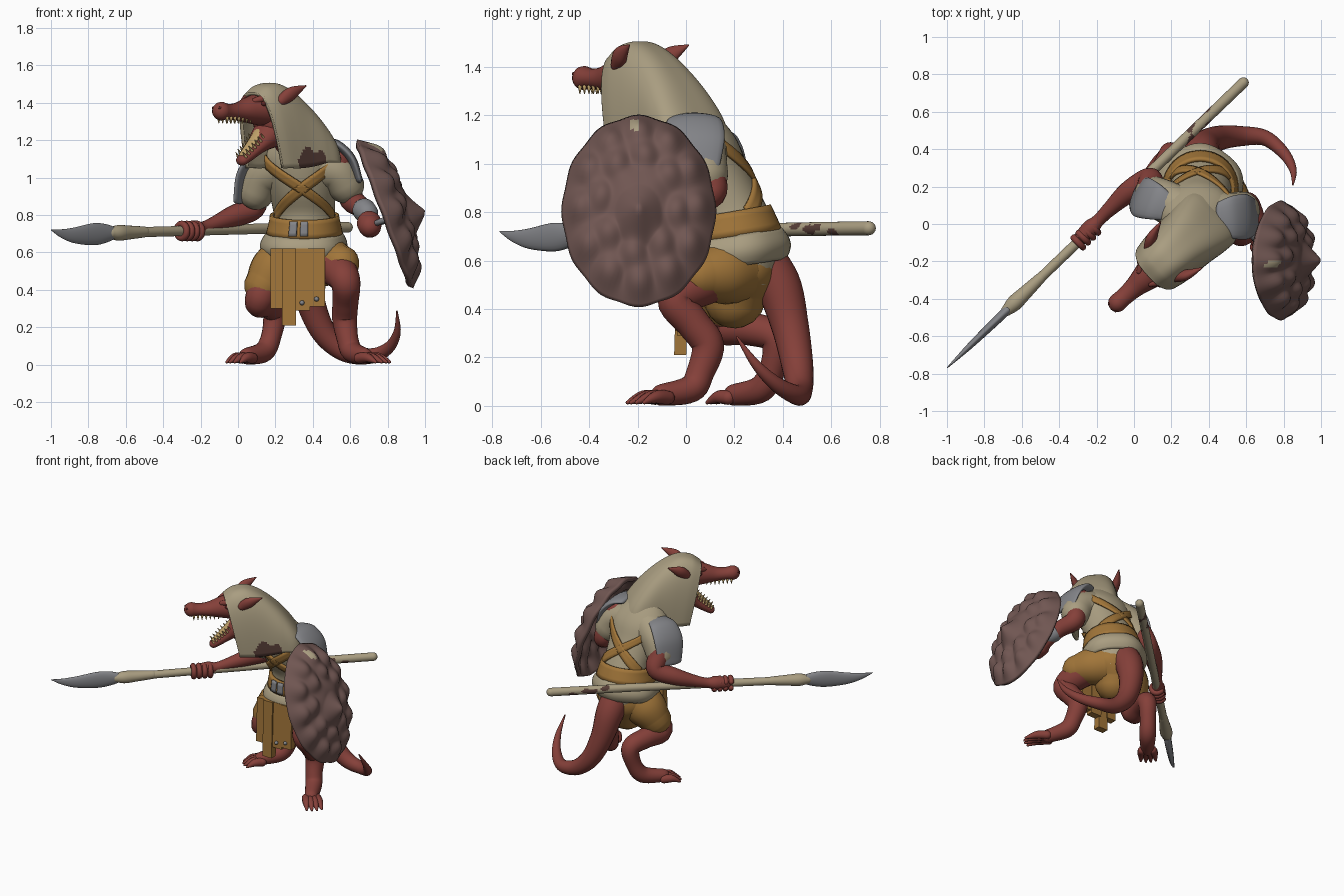
import bpy, bmesh, math, random
from mathutils import Vector as V

if "Cube" in bpy.data.objects:
    bpy.data.objects.remove(bpy.data.objects["Cube"])
random.seed(3)
sin, cos, pi = math.sin, math.cos, math.pi

def mat(name, r, g, b):
    m = bpy.data.materials.new(name)
    m.diffuse_color = [(c / 255) ** 2.2 for c in (r, g, b)] + [1]
    m.use_nodes = True
    m.node_tree.nodes["Principled BSDF"].inputs["Base Color"].default_value = m.diffuse_color
    return m

RED = mat("red skin", 132, 66, 60)
CREAM = mat("cream cloth", 168, 156, 128)
LEATHER = mat("tan leather", 160, 117, 60)
STEEL = mat("grey steel", 130, 131, 135)
SHIELD = mat("brown shield", 112, 87, 83)
DARK = mat("dark brown stain", 88, 64, 58)
TOOTH = mat("yellow tooth", 190, 160, 105)
MOUTH = mat("dark red", 92, 42, 39)

def finish(name, bm, mats, rule=None, thick=0, smooth=True):
    bmesh.ops.remove_doubles(bm, verts=bm.verts, dist=1e-4)
    bmesh.ops.recalc_face_normals(bm, faces=bm.faces)
    for f in bm.faces:
        f.smooth = smooth
        f.material_index = int(bool(rule and rule(f.calc_center_median())))
    me = bpy.data.meshes.new(name)
    bm.to_mesh(me)
    bm.free()
    for m in mats:
        me.materials.append(m)
    ob = bpy.data.objects.new(name, me)
    bpy.context.collection.objects.link(ob)
    if thick:
        s = ob.modifiers.new("thickness", 'SOLIDIFY')
        s.thickness, s.offset = thick, 0
    return ob

def spline(pts, sub):
    """Catmull-Rom through tuples of any length"""
    out, n = [], len(pts)
    for i in range(n - 1):
        p = [pts[max(i - 1, 0)], pts[i], pts[i + 1], pts[min(i + 2, n - 1)]]
        for k in range(sub):
            t = k / sub
            out.append([0.5 * (2 * b + (c - a) * t + (2 * a - 5 * b + 4 * c - d) * t * t
                               + (3 * b - a - 3 * c + d) * t ** 3) for a, b, c, d in zip(*p)])
    return out + [list(pts[-1])]

def tube(name, m, pts, ref=(0, 0, 1), sides=20, sub=6, rule=None, m2=None):
    """Rounded tube through (x, y, z, r) or (x, y, z, r along ref, r across)"""
    P = spline([tuple(p) if len(p) == 5 else (*p, p[3]) for p in pts], sub)
    rings, side = [], V(ref)
    for i, p in enumerate(P):
        t = (V(P[min(i + 1, len(P) - 1)][:3]) - V(P[max(i - 1, 0)][:3])).normalized()
        side = side - t * t.dot(side)
        if side.length < 1e-3:
            side = t.orthogonal()
        side.normalize()
        rings.append((V(p[:3]), t, side.copy(), max(p[3], .002), max(p[4], .002)))
    def cap(r, s):
        c, t, sd, a, b = r
        return [(c + t * s * min(a, b) * sin(k), t, sd, a * cos(k), b * cos(k)) for k in (.4, .8, 1.15, 1.4)]
    rings = cap(rings[0], -1)[::-1] + rings + cap(rings[-1], 1)
    bm = bmesh.new()
    vs = []
    for c, t, sd, a, b in rings:
        o = t.cross(sd)
        vs.append([bm.verts.new(c + sd * a * cos(q) + o * b * sin(q))
                   for q in (2 * pi * k / sides for k in range(sides))])
    for A, B in zip(vs, vs[1:]):
        for k in range(sides):
            j = (k + 1) % sides
            bm.faces.new((A[k], A[j], B[j], B[k]))
    bm.faces.new(vs[0])
    bm.faces.new(vs[-1])
    return finish(name, bm, [m, m2 or m], rule)

def grid(name, m, f, nu, nv, thick=0, rule=None, m2=None):
    bm = bmesh.new()
    vs = [[bm.verts.new(f(i / nu, j / nv)) for j in range(nv + 1)] for i in range(nu + 1)]
    for i in range(nu):
        for j in range(nv):
            bm.faces.new((vs[i][j], vs[i + 1][j], vs[i + 1][j + 1], vs[i][j + 1]))
    return finish(name, bm, [m, m2 or m], rule, thick)

# torso: rows of z, centre x, centre y, half width, half depth
ROWS = spline([(.48, .36, .2, .16, .16), (.6, .35, .2, .195, .19), (.7, .355, .2, .185, .185),
               (.8, .355, .18, .165, .165), (.9, .345, .13, .175, .165), (1.0, .335, .09, .19, .16),
               (1.1, .33, .06, .2, .15), (1.18, .32, .03, .15, .12), (1.25, .3, 0, .09, .08)], 6)

def surf(ang, z, off=0):
    for a, b in zip(ROWS, ROWS[1:]):
        if z <= b[0]:
            break
    t = (z - a[0]) / (b[0] - a[0])
    _, cx, cy, rx, ry = [p + (q - p) * t for p, q in zip(a, b)]
    return V((cx + (rx + off) * cos(ang), cy + (ry + off) * sin(ang), z))

grid("tunic", CREAM, lambda u, v: surf(2 * pi * u, .5 + .74 * v), 40, 30)
grid("tunic_hem", CREAM, lambda u, v: surf(2 * pi * u, .58 + .12 * v + .03 * sin(2 * pi * u),
     .008 + .02 * sin(pi * v) + .005 * sin(10 * pi * u)), 48, 8, .02)
grid("belt", LEATHER, lambda u, v: surf(2 * pi * u, .7 + .1 * v + .028 * sin(2 * pi * u), .01), 48, 4, .02)
for k in range(4):  # crossed straps, chest and back
    s, c = (1, -1)[k % 2], (-pi / 2, pi / 2)[k // 2]
    grid("cross_strap", LEATHER, lambda u, v: surf(c + s * 1.15 * (1 - 2 * u),
         1.09 - .3 * u + .065 * (v - .5), .007), 24, 3, .014)
for a in (-1.97, -1.68):
    grid("buckle", STEEL, lambda u, v: surf(a + .2 * u, .685 + .08 * v, .024), 4, 4, .02)

# shorts and loincloth
tube("seat", LEATHER, [(.345, .2, .45, .13, .13), (.345, .21, .54, .2, .17), (.35, .2, .62, .185, .17)], (1, 0, 0))
tube("shorts_leg", LEATHER, [(.28, .2, .57, .14), (.2, .18, .5, .14), (.145, .16, .425, .112)])
tube("shorts_leg", LEATHER, [(.43, .19, .56, .14), (.49, .14, .55, .13), (.55, .06, .54, .1)])
for x0, x1, zb, y in ((.175, .245, .3, 0), (.235, .31, .21, -.012), (.3, .385, .29, 0), (.375, .465, .31, -.006)):
    bm = bmesh.new()
    bmesh.ops.create_cube(bm, size=1)
    for v in bm.verts:
        low = v.co.z < 0
        v.co = ((x0 + x1) / 2 + v.co.x * (x1 - x0), y + v.co.y * .05 - (.012 if low else 0), zb if low else .62)
    finish("loincloth_strip", bm, [LEATHER], smooth=False)
    if x0 > .25:
        tube("stud", STEEL, [((x0 + x1) / 2, y - .035, zb + .04, .014), ((x0 + x1) / 2, y - .04, zb + .04, .012)], sub=1, sides=8)

# legs with raised heels, toes
def leg(pts, tip):
    tube("leg", RED, pts)
    ball, tip = V(pts[-1][:3]), V(tip)
    d = (tip - ball).normalized()
    s = V((-d.y, d.x, 0)).normalized()
    for i in (-1.5, -.5, .5, 1.5):
        a, b = ball + s * i * .024, tip + s * i * .034 - d * abs(i) * .012
        m = (a + b) / 2
        tube("toe", RED, [(a.x, a.y, .034, .03), (m.x, m.y, .036, .026), (b.x, b.y, .014, .008)], sides=10)

leg([(.45, .18, .57, .12), (.53, .06, .51, .1), (.575, -.04, .44, .08), (.575, .03, .34, .07), (.57, .09, .25, .068),
     (.585, .06, .14, .058), (.61, .02, .07, .057), (.675, -.1, .045, .045)], (.785, -.22, .02))
leg([(.27, .2, .56, .11), (.18, .17, .47, .095), (.115, .13, .34, .08), (.15, .26, .32, .07), (.195, .37, .28, .064),
     (.18, .36, .16, .054), (.14, .31, .07, .056), (.05, .2, .045, .045)], (-.035, .11, .02))
# tail
tube("tail", RED, [(.35, .29, .63, .1), (.36, .38, .5, .095), (.39, .43, .33, .078), (.46, .46, .17, .066),
     (.57, .47, .07, .054), (.7, .46, .045, .042), (.8, .38, .085, .032), (.85, .29, .17, .02), (.85, .21, .285, .004)])

# arms, sleeves, shoulder plates
tube("spear_arm", RED, [(.13, .13, 1.04, .085), (.09, .19, .93, .072), (.08, .235, .84, .066), (-.03, .17, .79, .058),
     (-.13, .08, .75, .04), (-.19, .02, .73, .034), (-.23, -.02, .725, .046), (-.28, -.07, .72, .04)])
tube("shield_arm", RED, [(.52, .05, 1.08, .09), (.585, .09, .96, .07), (.61, .1, .88, .065), (.655, 0, .84, .055),
     (.69, -.09, .78, .045), (.7, -.14, .76, .065), (.705, -.18, .74, .062)])
tube("bracer", STEEL, [(.675, -.04, .825, .064), (.69, -.065, .81, .06)], sub=2)
tube("sleeve", CREAM, [(.25, .08, 1.06, .12), (.15, .13, 1.01, .112), (.1, .16, .925, .098)])
tube("sleeve", CREAM, [(.42, .06, 1.06, .12), (.52, .06, 1.03, .11), (.575, .075, .96, .1)])
tube("shoulder_plate", STEEL, [(.46, .03, 1.19, .09, .022), (.53, .035, 1.175, .115, .025), (.605, .04, 1.1, .12, .025),
     (.645, .045, .99, .095, .02)], (0, 1, 0))
tube("shoulder_plate", STEEL, [(.17, .09, 1.13, .075, .022), (.1, .12, 1.11, .1, .025), (.04, .145, 1.02, .11, .025),
     (.015, .165, .88, .09, .02)], (.35, .94, 0))

# spear
def sp(x, z, *r):
    return (x, -.77 + (x + 1) * .9625, z, *r)
spots = [(random.uniform(.3, .56), random.uniform(-.02, .02)) for _ in range(5)]
tube("spear_shaft", CREAM, [sp(-.62, .705, .027), sp(-.2, .717, .027), sp(.2, .728, .028), sp(.585, .734, .029)],
     sub=60, sides=24, m2=DARK, rule=lambda c: any(((c.x - a) / .022) ** 2 + ((c.z - .722 - b - .028 * c.x) / .014) ** 2 < 1 for a, b in spots))
tube("spear_collar", CREAM, [sp(-.68, .703, .03), sp(-.64, .704, .042), sp(-.58, .706, .037), sp(-.5, .709, .029)])
tube("spear_blade", STEEL, [sp(-.66, .703, .03, .024), sp(-.7, .702, .048, .024), sp(-.77, .697, .059, .022),
     sp(-.87, .691, .043, .017), sp(-.94, .7, .024, .01), sp(-.998, .72, .003, .003)])
d = V((1, .9625, .03)).normalized()
e = d.orthogonal().normalized()
for k in range(4):  # fingers curled round the shaft
    c = V(sp(-.3 + .027 * k, .714))
    tube("finger", RED, [(*(c + e * .038 * cos(q) + d.cross(e) * .038 * sin(q)), .018)
                         for q in (pi * 2 * i / 10 for i in range(9))], sides=10, sub=2)

# head, placed along its facing direction
F, L, O = V((-.74, -.67, 0)), V((.67, -.74, 0)), V((.2, -.16, 0))
def hp(a, b, c):
    return O + F * a + L * b + V((0, 0, c))
def head(name, m, pts, **k):
    tube(name, m, [(*hp(p[0], p[1], p[2]), *p[3:]) for p in pts], ref=L, **k)

tube("neck", RED, [(.34, .04, 1.08, .11), (.29, -.04, 1.2, .1), (.22, -.12, 1.3, .09)])
head("skull_and_snout", RED, [(-.06, 0, 1.33, .07, .07), (0, 0, 1.35, .1, .09), (.1, 0, 1.365, .1, .09), (.19, 0, 1.36, .075, .072),
     (.27, 0, 1.352, .055, .05), (.34, 0, 1.352, .048, .042), (.39, 0, 1.355, .05, .05)])
head("lower_jaw", RED, [(-.02, 0, 1.27, .1, .1), (.07, 0, 1.22, .09, .075), (.14, 0, 1.165, .063, .045), (.2, 0, 1.12, .048, .034),
     (.24, 0, 1.092, .038, .028)])
head("mouth_corner", RED, [(.03, 0, 1.24, .095, .06), (.06, 0, 1.3, .095, .06), (.07, 0, 1.34, .08, .05)])
head("tongue", TOOTH, [(.12, 0, 1.242, .035, .02), (.17, 0, 1.185, .034, .018), (.24, 0, 1.12, .024, .012)])
for s in (1, -1):
    head("ear", RED, [(.06, s * .11, 1.41, .03, .03), (.01, s * .14, 1.45, .026, .036), (-.07, s * .165, 1.49, .004, .004)])
    head("eye", MOUTH, [(.145, s * .083, 1.395, .014), (.157, s * .081, 1.395, .014)], sub=1, sides=10)
    head("brow", RED, [(.09, s * .075, 1.43, .024), (.14, s * .07, 1.425, .022), (.19, s * .045, 1.41, .016)], sides=10)
    head("nostril", MOUTH, [(.42, s * .026, 1.372, .009), (.427, s * .026, 1.372, .007)], sub=1, sides=8)
    for k in range(7):
        a, t = .21 + .028 * k, k / 6
        head("upper_tooth", TOOTH, [(a, s * .034, 1.318, .009), (a, s * .034, 1.29, .002)], sub=1, sides=6)
        a, c = .13 + .11 * t, 1.21 - .1 * t
        head("lower_tooth", TOOTH, [(a, s * (.052 - .022 * t), c, .009), (a + .02, s * (.05 - .022 * t), c + .024, .002)], sub=1, sides=6)

# hood: arched sections from the brow back to the shoulders
HOOD = spline([(.095, 1.445, 1.05, .14), (.045, 1.485, 1.05, .15), (-.03, 1.493, 1.05, .155), (-.12, 1.445, 1.06, .16),
               (-.22, 1.35, 1.08, .17), (-.3, 1.24, 1.08, .165), (-.36, 1.13, 1.08, .11)], 14)
def hood(u, v):
    a, zt, zb, w = HOOD[round(u * (len(HOOD) - 1))]
    q = pi * v
    h = max(sin(q), 0) ** .8
    return hp(a + .09 * (h - .2) * (1 - u), math.copysign(w * abs(cos(q)) ** .65, cos(q)), zb + (zt - zb) * h)
def stain(c):
    r = c - O
    return r.dot(L) > .08 and ((r.dot(F) + .1) / .1) ** 2 + ((c.z - 1.08) / .075) ** 2 < 1 + .35 * sin(60 * r.dot(F))
grid("hood", CREAM, hood, len(HOOD) - 1, 100, .022, stain, DARK)

# shield: knobbly domed oval, tilted, with a raised boss and spike
N, UP, C = V((.937, 0, .35)), V((-.35, 0, .937)), V((.775, -.195, .8))
def shield(u, v):
    q, r = 2 * pi * u, v
    h = .1 * (1 - r ** 4) * (1 + .3 * r * sin(q))
    h += .036 * cos(6 * q) ** 2 * math.exp(-((r - .8) / .13) ** 2)
    h += .034 * cos(4 * q + .6) ** 2 * math.exp(-((r - .52) / .12) ** 2)
    k = 1 + .01 * cos(12 * q) * r
    y, z = .305 * r * k * cos(q), .41 * r * k * sin(q)
    h += .075 * max(0, 1 - math.hypot(y / .09, (z + .06) / .13)) ** 1.3
    h += .035 * math.exp(-((y / .1) ** 4 + ((z - .0) / .14) ** 4))
    return C + N * h + UP * z + V((0, y, 0))
grid("shield", SHIELD, shield, 112, 36, .03,
     lambda c: math.hypot(c.y + .21, c.z - 1.15) < .02, CREAM)
tube("shield_grip", STEEL, [(.79, -.09, .77, .016), (.73, -.15, .75, .016), (.75, -.24, .76, .016), (.8, -.28, .78, .016)], sides=10)
